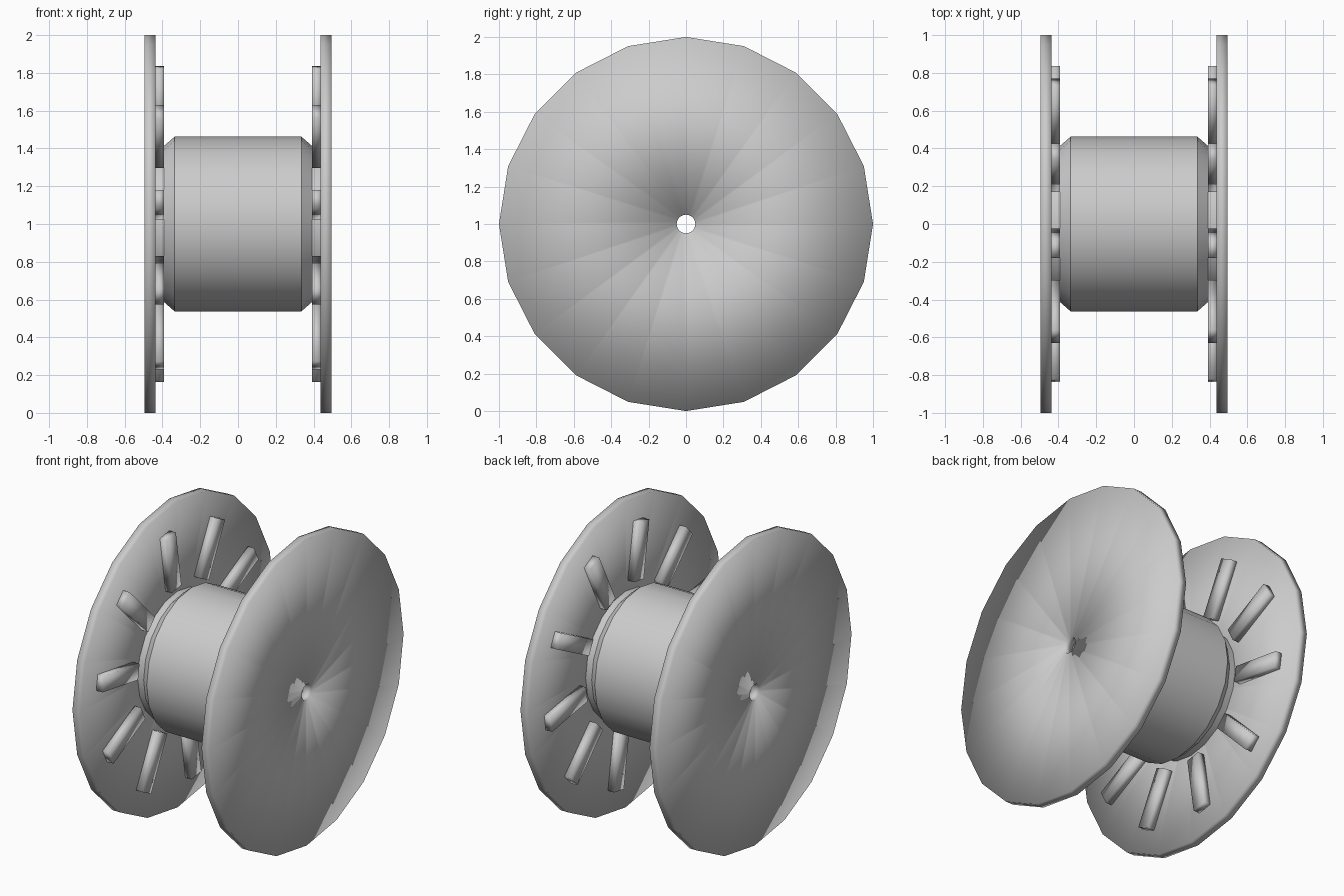
import bpy, bmesh
from math import sin, cos, pi, radians
from mathutils import Matrix, Vector

if "Cube" in bpy.data.objects:
    bpy.data.objects.remove(bpy.data.objects["Cube"])

SIDES = 20
AXLE_Z = 1.0


def finish(bm, name):
    bmesh.ops.recalc_face_normals(bm, faces=bm.faces[:])
    for f in bm.faces:
        f.smooth = True
    me = bpy.data.meshes.new(name)
    bm.to_mesh(me)
    bm.free()
    ob = bpy.data.objects.new(name, me)
    bpy.context.collection.objects.link(ob)
    return ob


def lathe(name, profile):
    """Revolve a closed (x, radius) profile around the axle."""
    bm = bmesh.new()
    rings = []
    for i in range(SIDES):
        a = 2 * pi * i / SIDES
        rings.append([bm.verts.new((x, r * sin(a), AXLE_Z + r * cos(a)))
                      for x, r in profile])
    n = len(profile)
    for i in range(SIDES):
        a, b = rings[i], rings[(i + 1) % SIDES]
        for j in range(n):
            k = (j + 1) % n
            bm.faces.new((a[j], a[k], b[k], b[j]))
    return finish(bm, name)


def ribs(name, side):
    """Ten raised radial bars on the inner face of a flange."""
    bm = bmesh.new()
    for i in range(10):
        turn = Matrix.Rotation(radians(9 + 36 * i), 4, 'X')
        place = Matrix.Translation((side * 0.417, 0, AXLE_Z)) @ turn
        place = place @ Matrix.Translation((0, 0, 0.655))
        bmesh.ops.create_cube(bm, size=1,
                              matrix=place @ Matrix.Diagonal((0.052, 0.1, 0.37, 1)))
    return finish(bm, name)


# Hub with chamfered shoulders and axle bore
hub = lathe("hub", [(-0.445, 0.051), (-0.445, 0.41), (-0.392, 0.413), (-0.335, 0.463),
                    (0.335, 0.463), (0.392, 0.413), (0.445, 0.41), (0.445, 0.051)])
bpy.ops.object.select_all(action='DESELECT')
hub.select_set(True)
bpy.context.view_layer.objects.active = hub
bpy.ops.object.shade_smooth_by_angle(angle=radians(30))

# Flange discs and their ribs
for label, s in (("left", -1), ("right", 1)):
    lathe(label + "_flange", [(s * 0.437, 0.05), (s * 0.437, 1.0),
                              (s * 0.495, 1.0), (s * 0.495, 0.05)])
    ribs(label + "_flange_ribs", s)
